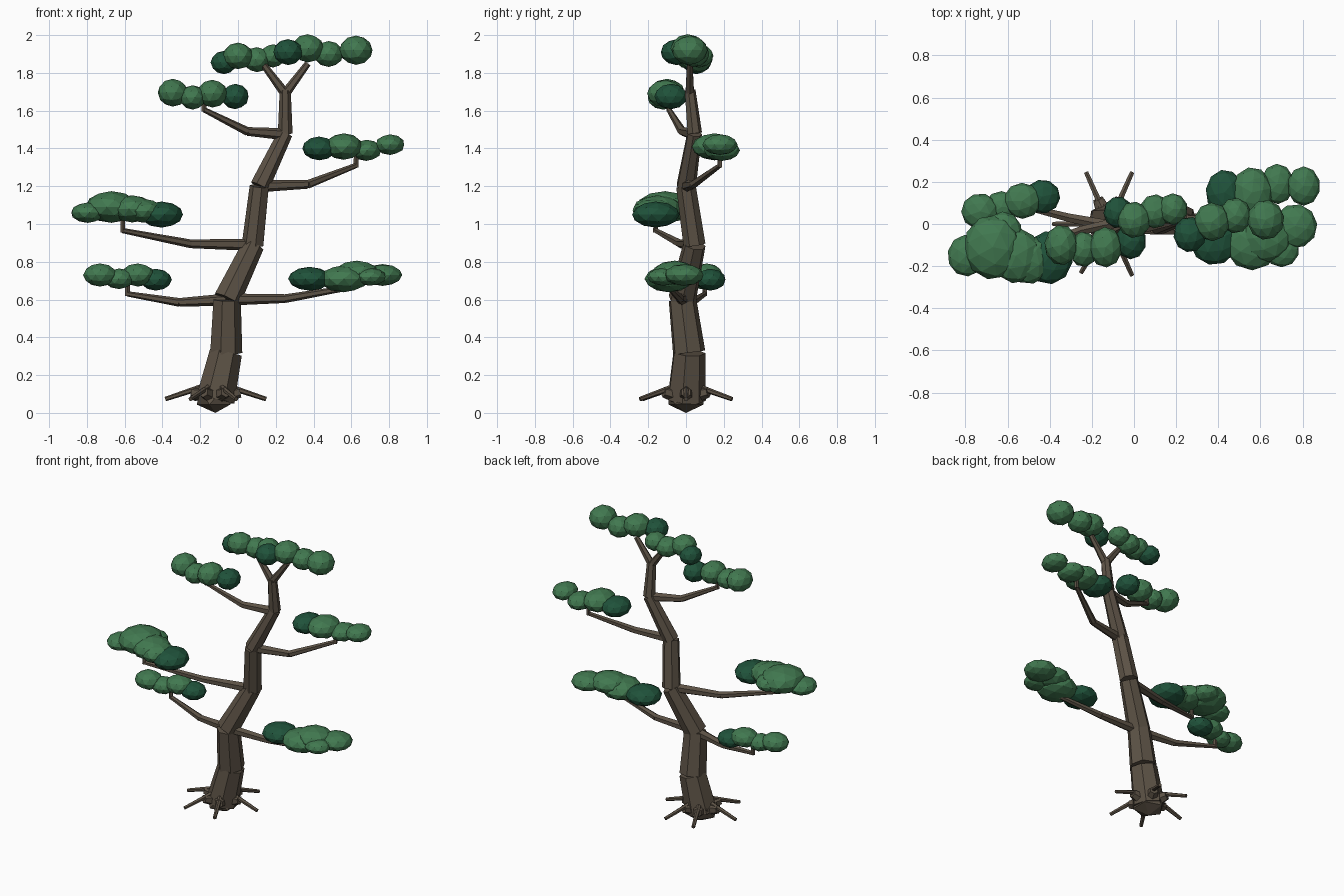
import bpy, bmesh, math, random
from mathutils import Matrix, Vector

random.seed(4)
cube = bpy.data.objects.get("Cube")
if cube:
    bpy.data.objects.remove(cube, do_unlink=True)


def make_material(name, color):
    mat = bpy.data.materials.new(name)
    mat.use_nodes = True
    mat.diffuse_color = (*color, 1)
    shader = next(n for n in mat.node_tree.nodes if n.type == "BSDF_PRINCIPLED")
    shader.inputs["Base Color"].default_value = (*color, 1)
    return mat


bark = make_material("bark_brown", (.107, .084, .06))
leaf_light = make_material("leaf_green", (.053, .19, .08))
leaf_dark = make_material("leaf_dark_green", (.014, .085, .043))


def finish(name, bm, materials):
    """Turn a bmesh into a flat-shaded object."""
    mesh = bpy.data.meshes.new(name)
    bm.to_mesh(mesh)
    bm.free()
    for mat in materials:
        mesh.materials.append(mat)
    obj = bpy.data.objects.new(name, mesh)
    bpy.context.collection.objects.link(obj)
    return obj


def add_limb(bm, start, end, r_start, r_end, sides):
    """Add one tapered, straight piece of wood between two points."""
    start, end = Vector(start), Vector(end)
    axis = end - start
    turn = axis.to_track_quat("Z", "Y").to_matrix().to_4x4()
    bmesh.ops.create_cone(
        bm, cap_ends=True, segments=sides, radius1=r_start, radius2=r_end,
        depth=axis.length, matrix=Matrix.Translation((start + end) / 2) @ turn)


def limb_chain(name, points, radii, sides):
    """Build a bent limb from separate tapered pieces."""
    bm = bmesh.new()
    for i in range(len(points) - 1):
        add_limb(bm, points[i], points[i + 1], radii[i], radii[i + 1], sides)
    return finish(name, bm, [bark])


def foliage_pad(name, depth, flatness, clumps, dark=(0,)):
    """Build a pad of overlapping squashed clumps: x, y, z, radius."""
    bm = bmesh.new()
    for i, (x, y, z, r) in enumerate(clumps):
        old = set(bm.faces)
        place = (Matrix.Translation((x, y, z))
                 @ Matrix.Diagonal((r, r * depth, r * flatness, 1))
                 @ Matrix.Rotation(random.uniform(0, math.tau), 4, "Z"))
        bmesh.ops.create_icosphere(bm, subdivisions=2, radius=1, matrix=place)
        for face in set(bm.faces) - old:
            face.material_index = int(i in dark)
    return finish(name, bm, [leaf_light, leaf_dark])


# Trunk: leaning tapered pieces that zigzag upward
limb_chain("trunk",
           [(-.12, 0, .07), (-.065, .015, .32), (-.06, -.02, .6), (.08, .045, .89),
            (.115, 0, 1.2), (.25, .045, 1.48), (.25, .02, 1.71)],
           [.105, .088, .075, .06, .053, .04, .03], 7)

# Fork carrying the crown
for side, tip in (("right", (.13, .02, 1.85)), ("left", (.37, .02, 1.85))):
    limb_chain("fork_" + side, [(.25, .02, 1.69), tip], [.026, .017], 6)

# Faceted root ball under the trunk
bm = bmesh.new()
bmesh.ops.create_icosphere(
    bm, subdivisions=1, radius=1,
    matrix=Matrix.Translation((-.12, 0, .08)) @ Matrix.Diagonal((.11, .11, .08, 1)))
finish("root_ball", bm, [bark])

# Roots: a thick knuckle and a thin spike, fanned around the base
for i, angle in enumerate((0, 66, 114, 180, 240, 294)):
    out = Vector((math.cos(math.radians(angle)), math.sin(math.radians(angle)), 0))

    def spot(distance, height):
        return Vector((-.118, 0, height)) + out * distance

    bm = bmesh.new()
    add_limb(bm, spot(.03, .09), spot(.13, .11), .05, .028, 6)
    add_limb(bm, spot(.08, .135), spot(.267, .073), .016, .012, 6)
    finish(f"root_{i + 1}", bm, [bark])

# Branches: a bent taper ending in a short upright twig
branches = {
    "low_right": [(-.06, -.02, .6), (-.31, .03, .585), (-.585, .1, .63)],
    "low_left": [(-.05, -.02, .6), (.25, -.03, .605), (.6, -.09, .665)],
    "middle_right": [(.07, .04, .89), (-.25, -.03, .895), (-.61, -.16, .965)],
    "upper_left": [(.115, 0, 1.2), (.37, .04, 1.21), (.625, .18, 1.31)],
    "top_right": [(.25, .04, 1.475), (.05, -.02, 1.49), (-.18, -.09, 1.605)],
}
for name, path in branches.items():
    limb_chain("branch_" + name, path, [.032, .023, .014], 6)
    tip = Vector(path[-1])
    limb_chain("twig_" + name, [tip - Vector((0, 0, .01)), tip + Vector((0, 0, .07))],
               [.014, .012], 5)

# Foliage pads, dark clump first
foliage_pad("foliage_low_right", .95, .68,
            [(-.435, .13, .705, .085), (-.53, .11, .73, .09),
             (-.63, .08, .71, .08), (-.73, .06, .73, .09)])
foliage_pad("foliage_low_left", 1, .55,
            [(.38, -.08, .71, .115), (.56, -.09, .71, .13), (.63, -.06, .74, .12),
             (.7, -.12, .72, .085), (.765, -.01, .73, .105)])
foliage_pad("foliage_middle_right", 1.1, .6,
            [(-.405, -.16, 1.05, .115), (-.5, -.17, 1.07, .105),
             (-.56, -.15, 1.08, .12), (-.67, -.11, 1.09, .14),
             (-.62, -.04, 1.08, .09), (-.795, -.15, 1.06, .09)])
foliage_pad("foliage_upper_left", 1.2, .7,
            [(.43, .15, 1.4, .09), (.56, .15, 1.41, .1),
             (.68, .19, 1.39, .08), (.805, .18, 1.42, .078)])
foliage_pad("foliage_top_right", 1.2, .92,
            [(-.015, -.08, 1.675, .073), (-.135, -.11, 1.69, .08),
             (-.24, -.12, 1.67, .07), (-.345, -.1, 1.695, .08)])
foliage_pad("foliage_crown", 1.08, .88,
            [(-.075, .055, 1.855, .07), (0, .02, 1.89, .08), (.1, .06, 1.87, .075),
             (.185, .07, 1.89, .07), (.265, -.05, 1.91, .078), (.37, .01, 1.93, .085),
             (.48, .04, 1.9, .078), (.625, .02, 1.92, .088)], dark=(0, 4))
